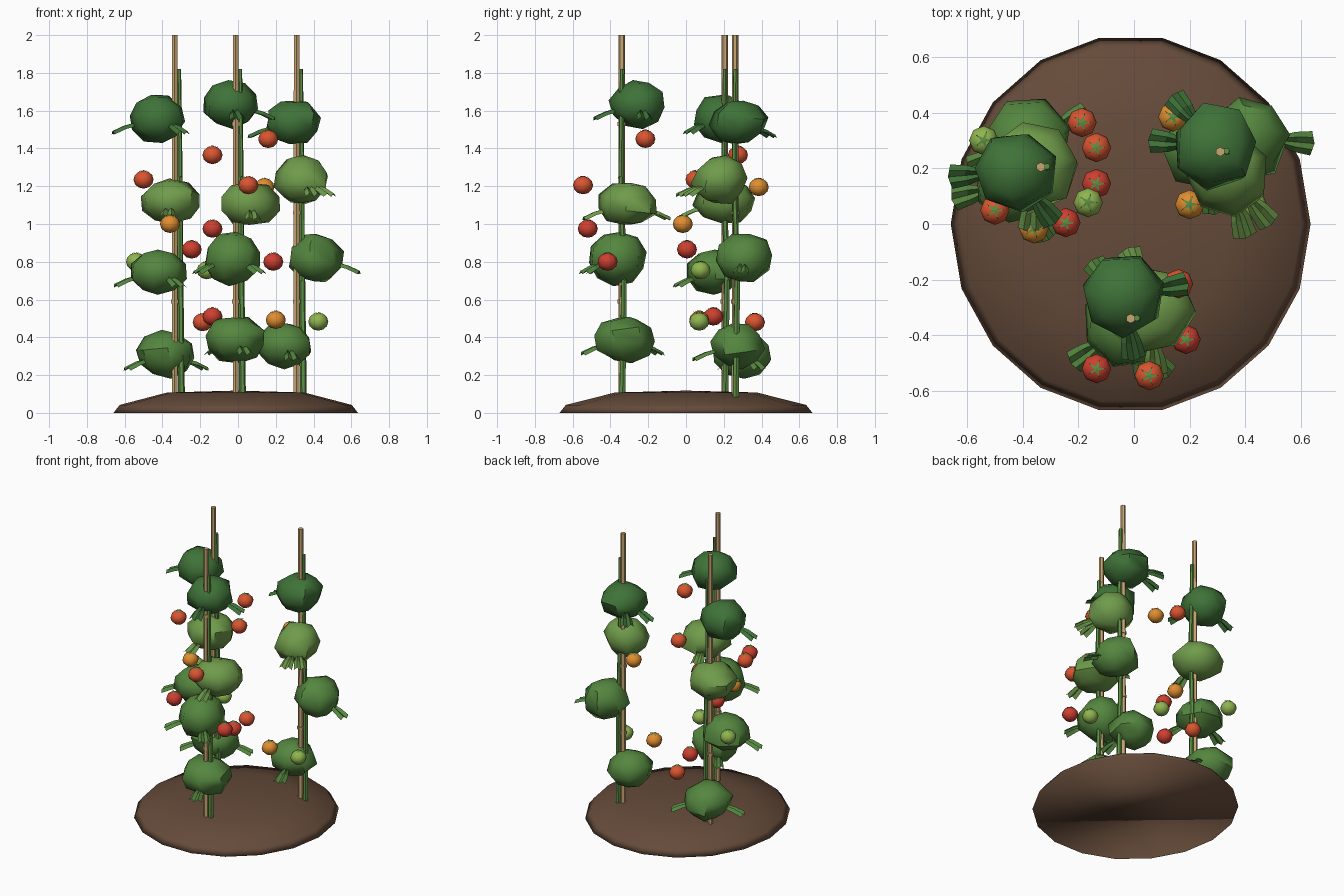
import bpy, bmesh, math, random
from mathutils import Vector, Matrix

if "Cube" in bpy.data.objects:
    bpy.data.objects.remove(bpy.data.objects["Cube"])

random.seed(4)

def mat(name, c):
    m = bpy.data.materials.new(name)
    m.diffuse_color = (*c, 1)
    m.use_nodes = True
    m.node_tree.nodes["Principled BSDF"].inputs["Base Color"].default_value = m.diffuse_color
    return m

SOIL = mat("soil", (0.13, 0.07, 0.042))
CANE = mat("cane", (0.58, 0.38, 0.17))
VINE = mat("vine", (0.11, 0.28, 0.06))
DARK = mat("leaf_dark", (0.05, 0.17, 0.04))
MID = mat("leaf_mid", (0.09, 0.24, 0.05))
LIGHT = mat("leaf_light", (0.16, 0.33, 0.07))
RED = mat("ripe_red", (0.62, 0.05, 0.03))
BRIGHT = mat("bright_red", (0.70, 0.09, 0.03))
ORANGE = mat("half_ripe_orange", (0.75, 0.27, 0.03))
GREEN = mat("unripe_green", (0.28, 0.46, 0.08))

def finish(name, bm, m, angle=None):
    me = bpy.data.meshes.new(name)
    bmesh.ops.recalc_face_normals(bm, faces=bm.faces)
    bm.to_mesh(me)
    bm.free()
    me.materials.append(m)
    ob = bpy.data.objects.new(name, me)
    bpy.context.collection.objects.link(ob)
    if angle:
        bpy.context.view_layer.objects.active = ob
        ob.select_set(True)
        bpy.ops.object.shade_smooth_by_angle(angle=math.radians(angle))
        ob.select_set(False)
    return ob

def tube(name, a, b, r1, r2, sides, m):
    a, b = Vector(a), Vector(b)
    d = b - a
    M = Matrix.Translation((a + b) / 2) @ d.to_track_quat('Z', 'Y').to_matrix().to_4x4()
    bm = bmesh.new()
    bmesh.ops.create_cone(bm, cap_ends=True, segments=sides, radius1=r1, radius2=r2,
                          depth=d.length, matrix=M)
    return finish(name, bm, m, 35)

# soil mound: closed 18-sided dome
bm = bmesh.new()
rings = []
for r, z in [(1, 0), (0.95, 0.042), (0.56, 0.108)]:
    rings.append([bm.verts.new((-0.012 + 0.647 * r * math.cos(i * math.pi / 9),
                                0.68 * r * math.sin(i * math.pi / 9), z)) for i in range(18)])
top = bm.verts.new((-0.012, 0, 0.118))
for i in range(18):
    j = (i + 1) % 18
    for lo, hi in zip(rings, rings[1:]):
        bm.faces.new((lo[i], lo[j], hi[j], hi[i]))
    bm.faces.new((rings[-1][i], rings[-1][j], top))
bm.faces.new(rings[0][::-1])
finish("soil_mound", bm, SOIL, 180)

# canes with ties, and a vine beside each
for x, y in [(-0.335, 0.205), (-0.012, -0.34), (0.31, 0.26)]:
    tube("cane", (x, y, 0.05), (x, y, 2.0), 0.018, 0.017, 6, CANE)
    for z in (0.59, 1.06, 1.53):
        tube("cane_knot", (x, y, z - 0.01), (x, y, z + 0.01), 0.023, 0.023, 6, CANE)
    pts = [(x + 0.036, y + 0.003, 0.07), (x + 0.03, y + 0.012, 0.7),
           (x + 0.028, y - 0.005, 1.25), (x + 0.022, y + 0.002, 1.82)]
    for k in range(3):
        tube("vine", pts[k], pts[k + 1], 0.018 - 0.002 * k, 0.016 - 0.002 * k, 6, VINE)

def leaf(c, ang, m):
    # pleated fan leaf drooping out of a foliage clump
    bm = bmesh.new()
    rows = []
    for d, w, z in [(0.11, 0.012, -0.03), (0.18, 0.036, -0.05), (0.24, 0.044, -0.078)]:
        rows.append([bm.verts.new((d - 0.012 * abs(t), w * t,
                                   z + (0.010 if k % 2 else -0.008)))
                     for k, t in enumerate((-1, -0.5, 0, 0.5, 1))])
    for a, b in zip(rows, rows[1:]):
        for k in range(4):
            bm.faces.new((a[k], a[k + 1], b[k + 1], b[k]))
    bm.transform(Matrix.Translation(c) @ Matrix.Rotation(math.radians(ang), 4, 'Z'))
    finish("leaf", bm, m)

# foliage clumps: centre, half width, half height, material, leaf directions
clumps = [
    ((-0.43, 0.19, 1.56), 0.15, 0.125, DARK, (185, 308)),
    ((-0.04, -0.255, 1.635), 0.15, 0.125, DARK, (10, 280)),
    ((0.29, 0.28, 1.54), 0.15, 0.12, DARK, (175, 130)),
    ((-0.355, 0.21, 1.12), 0.165, 0.115, LIGHT, (265,)),
    ((0.06, -0.31, 1.105), 0.16, 0.115, LIGHT, (275, 110)),
    ((0.34, 0.18, 1.23), 0.145, 0.125, LIGHT, (285, 310)),
    ((-0.425, 0.15, 0.75), 0.15, 0.12, MID, (195, 300)),
    ((-0.03, -0.365, 0.82), 0.155, 0.14, MID, (215, 310)),
    ((0.41, 0.31, 0.82), 0.15, 0.13, MID, (355,)),
    ((-0.38, 0.30, 0.31), 0.155, 0.12, MID, (205, 25)),
    ((-0.015, -0.325, 0.39), 0.165, 0.12, MID, (285, 125)),
    ((0.25, 0.27, 0.36), 0.145, 0.12, MID, (280,)),
]
for c, r, h, m, leaves in clumps:
    bm = bmesh.new()
    bmesh.ops.create_uvsphere(bm, u_segments=7, v_segments=5, radius=1)
    spin = (Matrix.Rotation(random.uniform(0, 6.28), 4, 'Z')
            @ Matrix.Rotation(random.uniform(-0.25, 0.25), 4, 'X'))
    for v in bm.verts:
        v.co = spin @ (v.co * random.uniform(0.95, 1.1))
        v.co = Vector(c) + Vector((v.co.x * r, v.co.y * r, v.co.z * h))
    finish("foliage_clump", bm, m, 50)
    for a in leaves:
        leaf(Vector(c), a, m)

# fruit with a five-point calyx on top
fruits = [
    (BRIGHT, (-0.5, 0.05, 1.235)), (BRIGHT, (-0.135, 0.275, 1.365)),
    (BRIGHT, (0.16, -0.215, 1.45)), (BRIGHT, (0.055, -0.545, 1.205)),
    (RED, (-0.135, -0.52, 0.975)), (RED, (-0.245, 0.005, 0.865)),
    (RED, (0.187, -0.415, 0.80)), (BRIGHT, (-0.187, 0.365, 0.48)), (RED, (-0.135, 0.145, 0.51)),
    (ORANGE, (0.14, 0.385, 1.195)), (ORANGE, (-0.36, -0.017, 1.0)), (ORANGE, (0.2, 0.07, 0.492)),
    (GREEN, (-0.165, 0.077, 0.755)), (GREEN, (-0.54, 0.3, 0.80)), (GREEN, (0.425, 0.07, 0.483)),
]
for m, c in fruits:
    bm = bmesh.new()
    bmesh.ops.create_uvsphere(bm, u_segments=8, v_segments=6, radius=0.053)
    bm.transform(Matrix.Translation(c) @ Matrix.Diagonal((1, 1, 0.9, 1)))
    finish("fruit", bm, m, 50)
    bm = bmesh.new()
    mid = bm.verts.new((0, 0, 0.050))
    star = []
    for i in range(10):
        r, z = ((0.036, 0.042), (0.010, 0.049))[i % 2]
        a = i * math.pi / 5
        star.append(bm.verts.new((r * math.cos(a), r * math.sin(a), z)))
    for i in range(10):
        bm.faces.new((mid, star[i], star[(i + 1) % 10]))
    bm.transform(Matrix.Translation(c))
    finish("fruit_calyx", bm, VINE)
